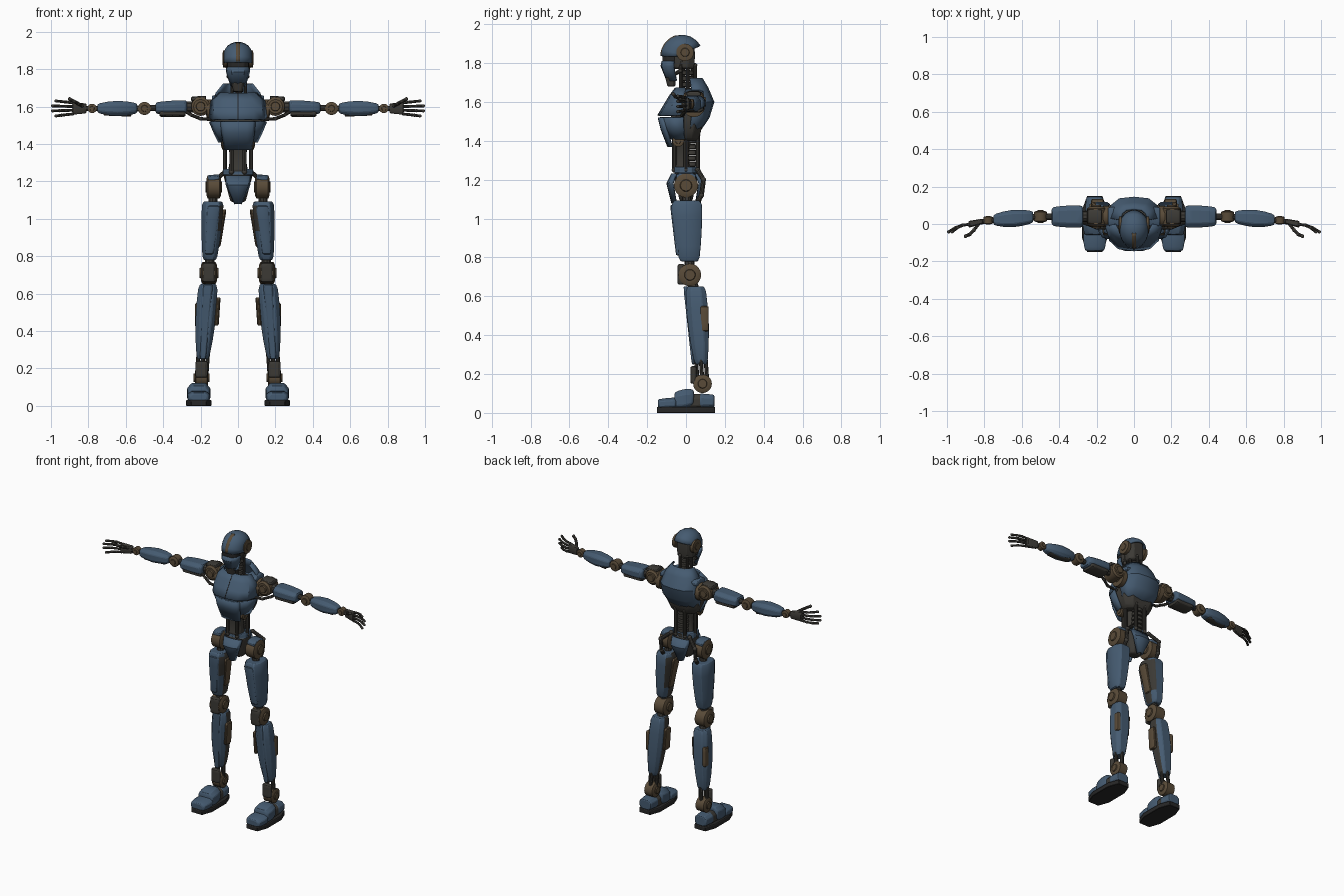
import bpy, bmesh, math
from mathutils import Vector

cube = bpy.data.objects.get("Cube")
if cube:
    bpy.data.objects.remove(cube, do_unlink=True)


def material(name, *rgb):
    m = bpy.data.materials.new(name)
    m.use_nodes = True
    m.diffuse_color = (*rgb, 1)
    m.node_tree.nodes["Principled BSDF"].inputs["Base Color"].default_value = (*rgb, 1)
    return m


BLUE = material("steel blue", .06, .105, .165)
BRONZE = material("dull bronze", .1, .07, .04)
METAL = material("gunmetal", .045, .042, .036)
BLACK = material("rubber black", .02, .02, .02)
made = []

# Skeleton anchors; limbs are on the left and get mirrored
HEAD, NECK = Vector((0, -.02, 1.83)), Vector((0, .01, 1.63))
WAIST, BELT = Vector((0, 0, 1.4)), Vector((0, 0, 1.25))
HIP, KNEE = Vector((.13, 0, 1.17)), Vector((.155, .02, .71))
CALF, ANKLE = Vector((.16, .05, .65)), Vector((.195, .085, .15))
FOOT = Vector((.21, 0, 0))
SHOULDER, ELBOW = Vector((.2, .04, 1.6)), Vector((.5, .04, 1.59))
WRIST = Vector((.78, .02, 1.59))


def off(joint, x=0, y=0, z=0):
    return joint + Vector((x, y, z))


def finish(bm, name, mats, pair, bevel=0, thick=0):
    """Turn a bmesh into one object, or into a left and right pair."""
    for side in (("left_", "right_") if pair else ("",)):
        if side == "right_":
            bmesh.ops.scale(bm, vec=(-1, 1, 1), verts=bm.verts)
            bmesh.ops.reverse_faces(bm, faces=bm.faces)
        mesh = bpy.data.meshes.new(side + name)
        bm.to_mesh(mesh)
        obj = bpy.data.objects.new(side + name, mesh)
        bpy.context.collection.objects.link(obj)
        for m in mats:
            mesh.materials.append(m)
        if thick:
            mod = obj.modifiers.new("thickness", "SOLIDIFY")
            mod.thickness, mod.offset = thick, 0
        if bevel:
            mod = obj.modifiers.new("edges", "BEVEL")
            mod.width, mod.segments = bevel, 1
            mod.limit_method, mod.angle_limit = "ANGLE", .6
        made.append(obj)
    bm.free()


def skin(name, mats, axis, stations, section, pair, bevel):
    """Skin a cross-section through stations of centre and two half sizes."""
    first, second = [k for k in range(3) if k != axis]
    bm = bmesh.new()
    rings = []
    for centre, a, b in stations:
        ring = []
        for u, v in section:
            p = centre.copy()
            p[first] += a * u
            p[second] += b * v
            ring.append(bm.verts.new(p))
        rings.append(ring)
    for lo, hi in zip(rings, rings[1:]):
        for i in range(len(lo)):
            bm.faces.new((lo[i - 1], lo[i], hi[i], hi[i - 1]))
    bm.faces.new(rings[0])
    bm.faces.new(rings[-1])
    bmesh.ops.recalc_face_normals(bm, faces=bm.faces)
    if len(mats) > 1:
        for f in bm.faces:
            f.material_index = int(f.normal.x < -.85)
    finish(bm, name, mats, pair, bevel)


CIRCLE = [(math.cos(math.tau * i / 20), math.sin(math.tau * i / 20)) for i in range(20)]
OCTAGON = [(1, .5), (.6, 1), (-.6, 1), (-1, .5), (-1, -.5), (-.6, -1), (.6, -1), (1, -.5)]


def armour(name, mats, start, end, wide, deep, taper=1, swell=0, cap=.85, pair=True):
    """Chamfered shell from start to end that can taper and swell."""
    span = end - start
    axis = max(range(3), key=lambda k: abs(span[k]))
    stations = []
    for i in range(7):
        t = (1 - math.cos(math.pi * i / 6)) / 2
        size = 1 + (taper - 1) * t + swell * math.sin(math.pi * t)
        if i in (0, 6):
            size *= cap
        stations.append((start + span * t, wide * size, deep * size))
    skin(name, mats, axis, stations, OCTAGON, pair, .004)


def disc(name, mat, axis, centre, r, half, pair=True):
    """Stepped round joint with a raised hub on both ends."""
    steps = [(1, .45), (.85, .5), (.85, .75), (.7, 1)]
    steps += [(-h, k) for h, k in reversed(steps)]
    arm = Vector([half * (k == axis) for k in "xyz"])
    skin(name, [mat], "xyz".index(axis), [(centre + arm * h, r * k, r * k) for h, k in steps],
         CIRCLE, pair, 0)


def column(name, start, end, count, r):
    for n in range(count):
        disc(name, METAL, "z", start.lerp(end, n / (count - 1)), r, .014, False)


def rods(name, mat, r, *chains, pair=True):
    """Round links joined end to end with ball joints."""
    bm = bmesh.new()
    for chain in chains:
        for a, b in zip(chain, chain[1:]):
            turn = Vector((0, 0, 1)).rotation_difference(b - a).to_matrix().to_4x4()
            turn.translation = (a + b) / 2
            bmesh.ops.create_cone(bm, cap_ends=True, segments=10, radius1=r, radius2=r,
                                  depth=(b - a).length, matrix=turn)
        for p in chain:
            ball = bmesh.ops.create_icosphere(bm, subdivisions=2, radius=r * 1.15)
            bmesh.ops.translate(bm, vec=p, verts=ball["verts"])
    finish(bm, name, [mat], pair)


def pistons(name, mat, r, start, end, spread, count, pair):
    """Upright rods spaced evenly around a line."""
    ring = [math.tau * i / count for i in range(count)]
    sides = [Vector((math.cos(a), math.sin(a), 0)) * spread for a in ring]
    rods(name, mat, r, *[(start + s, end + s) for s in sides], pair=pair)


def sheet(name, mat, grid, thick):
    bm = bmesh.new()
    rows = [[bm.verts.new(p) for p in row] for row in grid]
    for lo, hi in zip(rows, rows[1:]):
        for i in range(1, len(lo)):
            bm.faces.new((lo[i - 1], lo[i], hi[i], hi[i - 1]))
    finish(bm, name, [mat], False, thick=thick)


def plate(name, mat, rows, wrap, thick=.012):
    """Faceted armour; rows hold y, z, half width and wrap pulls the edges inward."""
    half = [(.55, .08), (.85, .4), (1, 1)]
    cols = [(-u, v) for u, v in reversed(half)] + [(0, 0)] + half
    sheet(name, mat, [[(u * w, y * (1 - v * wrap), z) for u, v in cols] for y, z, w in rows], thick)


def dome(name, mat, grow, half, first, last, thick=.012):
    """Rounded band swept over the head from front angle to rear angle."""
    grid = []
    for i in range(9):
        a = first + (last - first) * i / 8
        row = []
        for j in range(-6, 7):
            turn = math.pi * j / 12
            drop = half * (1 - math.cos(turn))
            row.append(off(HEAD, half * math.sin(turn), (drop * 1.2 - .105 * grow) * math.cos(a),
                           (.11 * grow - drop * .85) * math.sin(a)))
        grid.append(row)
    sheet(name, mat, grid, thick)


# Head: helmet, face mask, inner skull and ear discs
dome("helmet", BLUE, 1, .07, .05, 2.6)
dome("brow_strip", BRONZE, 1.04, .012, .1, 1.3, .008)
plate("face_mask", BLUE, [(-.12, 1.81, .06), (-.125, 1.785, .058), (-.095, 1.71, .035)], .5)
armour("eye_band", [BLACK], off(HEAD, y=-.055, z=-.03), off(HEAD, y=-.055, z=.01), .055, .045, pair=False)
armour("skull", [METAL], off(HEAD, z=-.06), off(HEAD, z=.08), .055, .06, swell=.1, pair=False)
armour("chin", [METAL], off(HEAD, y=-.055, z=-.15), off(HEAD, y=-.06, z=-.1), .025, .02, 1.4, pair=False)
disc("ear", BRONZE, "x", off(HEAD, .068, .015, .025), .045, .016)
rods("jaw_strut", METAL, .01, (off(HEAD, .05), off(HEAD, .05, -.01, -.07), off(HEAD, .03, -.06, -.1)))

# Neck: vertebrae with pistons around them
column("neck_joint", NECK, off(HEAD, y=.03, z=-.05), 6, .03)
pistons("neck_pistons", METAL, .009, NECK, off(HEAD, y=.03, z=-.04), .04, 5, False)

# Torso: inner frame, chest, back and rib armour
chest = [(-.05, 1.67, .1), (-.08, 1.63, .14), (-.11, 1.58, .15), (-.14, 1.53, .15)]
armour("chest_frame", [METAL], WAIST, NECK, .09, .06, swell=.4, pair=False)
plate("chest_plate", BLUE, chest, .95)
plate("breast_seam", BLACK, [(y - .004, z, .002) for y, z, w in chest], 0, .008)
plate("belly_plate", BLUE, [(-.14, 1.52, .09), (-.125, 1.46, .085), (-.09, 1.37, .07)], .2)
plate("rib_guard", BLUE, [(-.128, 1.52, .15), (-.11, 1.46, .125), (-.08, 1.41, .1)], .9)
plate("back_plate", BLUE, [(.08, 1.72, .075), (.11, 1.67, .115), (.14, 1.6, .14),
                           (.115, 1.52, .135), (.06, 1.44, .1)], .75)
armour("shoulder_yoke", [BLUE], off(NECK, .07, .03, .02), off(NECK, .14, .03, .01), .05, .018)

# Waist: spine, hydraulics and belt
column("spine_joint", off(BELT, y=.03), off(WAIST, y=.03), 6, .035)
armour("abdomen", [METAL], off(BELT, y=-.02), off(WAIST, y=-.02), .055, .045, swell=-.2, pair=False)
pistons("waist_pistons", METAL, .012, BELT, off(WAIST, z=.03), .07, 6, False)
disc("waist_pivot", BRONZE, "x", off(WAIST, .07, -.04), .03, .02)
armour("belt", [BLUE], off(BELT, z=-.015), off(BELT, z=.015), .08, .06, cap=1, pair=False)

# Pelvis: frame, front and rear guards, hip joints
armour("pelvis_frame", [METAL], off(BELT, z=-.01), off(BELT, z=-.16), .08, .065, .5, pair=False)
for name, side in (("front_guard", -1), ("rear_guard", 1)):
    plate(name, BLUE, [(.07 * side, 1.23, .065), (.095 * side, 1.18, .06), (.07 * side, 1.08, .015)], .3)
disc("hip_joint", BRONZE, "x", HIP, .062, .045)
armour("hip_cap", [BLUE], off(HIP, -.03, z=.05), off(HIP, .03, z=.045), .05, .018)
rods("hip_strut", METAL, .024, (HIP, HIP.lerp(KNEE, .3)))
rods("hip_cable", METAL, .012, (off(BELT, .07, .06), off(HIP, y=.09, z=.03), off(HIP, y=.08, z=-.05),
                                off(HIP, y=.05, z=-.1)))

# Thighs and knees
armour("thigh", [BLUE, METAL], HIP.lerp(KNEE, .17), HIP.lerp(KNEE, .85), .058, .078, .65, .08)
armour("thigh_front_plate", [BLUE], off(HIP, y=-.066, z=-.1), off(KNEE, y=-.06, z=.1), .035, .016, .7)
armour("thigh_motor", [BRONZE], off(HIP, -.055, z=-.12), off(KNEE, -.05, z=.14), .014, .035, .8)
disc("knee_joint", BRONZE, "x", KNEE, .058, .05)
armour("knee_cap", [METAL], off(KNEE, y=-.045, z=-.05), off(KNEE, y=-.045, z=.055), .034, .018)
rods("knee_strut", METAL, .026, (HIP.lerp(KNEE, .8), KNEE, CALF.lerp(ANKLE, .1)))

# Shins and ankles
armour("shin", [BLUE, METAL], CALF, CALF.lerp(ANKLE, .8), .05, .05, .65, .25)
armour("shin_ridge", [BLUE], off(CALF, y=-.05), CALF.lerp(off(ANKLE, y=-.05), .8), .026, .014, .6)
armour("calf_strip", [BRONZE], off(CALF, .055, .045, -.1), off(CALF, .055, .045, -.23), .014, .022)
armour("calf_motor", [BRONZE], off(CALF, -.055, z=-.07), off(CALF, -.045, z=-.22), .012, .03)
pistons("ankle_pistons", METAL, .011, CALF.lerp(ANKLE, .7), ANKLE, .025, 4, True)
disc("ankle_joint", BRONZE, "x", ANKLE, .048, .042)
armour("ankle_guard", [METAL], off(ANKLE, y=-.045), off(ANKLE, y=-.045, z=.09), .032, .016)

# Feet
armour("sole", [BLACK], FOOT, off(FOOT, z=.03), .068, .15, cap=1)
armour("toe_cap", [BLUE], off(FOOT, y=-.145, z=.045), off(FOOT, y=-.05, z=.05), .05, .024, 1.2, .1)
armour("instep", [BLUE], off(FOOT, y=-.06, z=.06), off(FOOT, y=.04, z=.075), .052, .045, 1, .2)
armour("heel", [BLUE], off(FOOT, y=.07, z=.06), off(FOOT, y=.146, z=.06), .052, .04, .85)
armour("foot_core", [METAL], off(FOOT, y=-.06, z=.05), off(FOOT, y=.1, z=.06), .048, .04)

# Shoulders
disc("shoulder_joint", BRONZE, "y", SHOULDER, .05, .062)
disc("shoulder_socket", BRONZE, "x", off(SHOULDER, -.05, z=-.02), .058, .022)
armour("shoulder_cap", [METAL], off(SHOULDER, -.03, z=.045), off(SHOULDER, .05, z=.04), .038, .013)
rods("shoulder_shaft", METAL, .03, (off(SHOULDER, -.06), SHOULDER.lerp(ELBOW, .3)))
rods("shoulder_cable", METAL, .009, (off(SHOULDER, -.07, -.06, -.07), off(SHOULDER, y=-.06, z=-.065),
                                     off(SHOULDER, .05, -.04, -.045), off(SHOULDER, .09, -.03, -.02)))

# Arms
armour("upper_arm", [BLUE], SHOULDER.lerp(ELBOW, .24), SHOULDER.lerp(ELBOW, .8), .058, .036, .85, .08)
armour("upper_arm_motor", [METAL], off(SHOULDER, .08, z=-.035), off(ELBOW, -.08, z=-.025), .05, .02)
rods("elbow_shaft", METAL, .017, (SHOULDER.lerp(ELBOW, .7), ELBOW.lerp(WRIST, .2)))
disc("elbow_joint", BRONZE, "y", ELBOW, .035, .034)
armour("forearm", [BLUE], ELBOW.lerp(WRIST, .14), ELBOW.lerp(WRIST, .9), .031, .027, .9, .55)
armour("forearm_strip", [METAL], off(ELBOW, .07, z=-.032), off(WRIST, -.06, z=-.026), .025, .012)
rods("wrist_shaft", METAL, .014, (ELBOW.lerp(WRIST, .8), off(WRIST, .05, -.01)))
disc("wrist_joint", BRONZE, "y", WRIST, .025, .024)

# Hands: palm, four curling fingers and a raised thumb
knuckles = off(WRIST, .105, -.022)
bends = [i / 3 for i in range(4)]
armour("palm", [METAL], off(WRIST, .03, -.006), knuckles, .014, .026, 1.3)
rods("fingers", METAL, .0075, *[[off(knuckles, (.108 - .02 * s * s) * t, -.04 * t * t, s * (.03 + .01 * t))
                                 for t in bends] for s in (-1, -1 / 3, 1 / 3, 1)])
rods("thumb", METAL, .009, [off(WRIST, .055 + .065 * t, -.025 - .06 * math.sin(t * 1.5), .015 + .035 * t)
                            for t in bends])

# Smooth the rounded parts, keep hard edges crisp
bpy.ops.object.select_all(action="DESELECT")
for obj in made:
    obj.select_set(True)
bpy.context.view_layer.objects.active = made[0]
bpy.ops.object.shade_smooth_by_angle(angle=.55)
